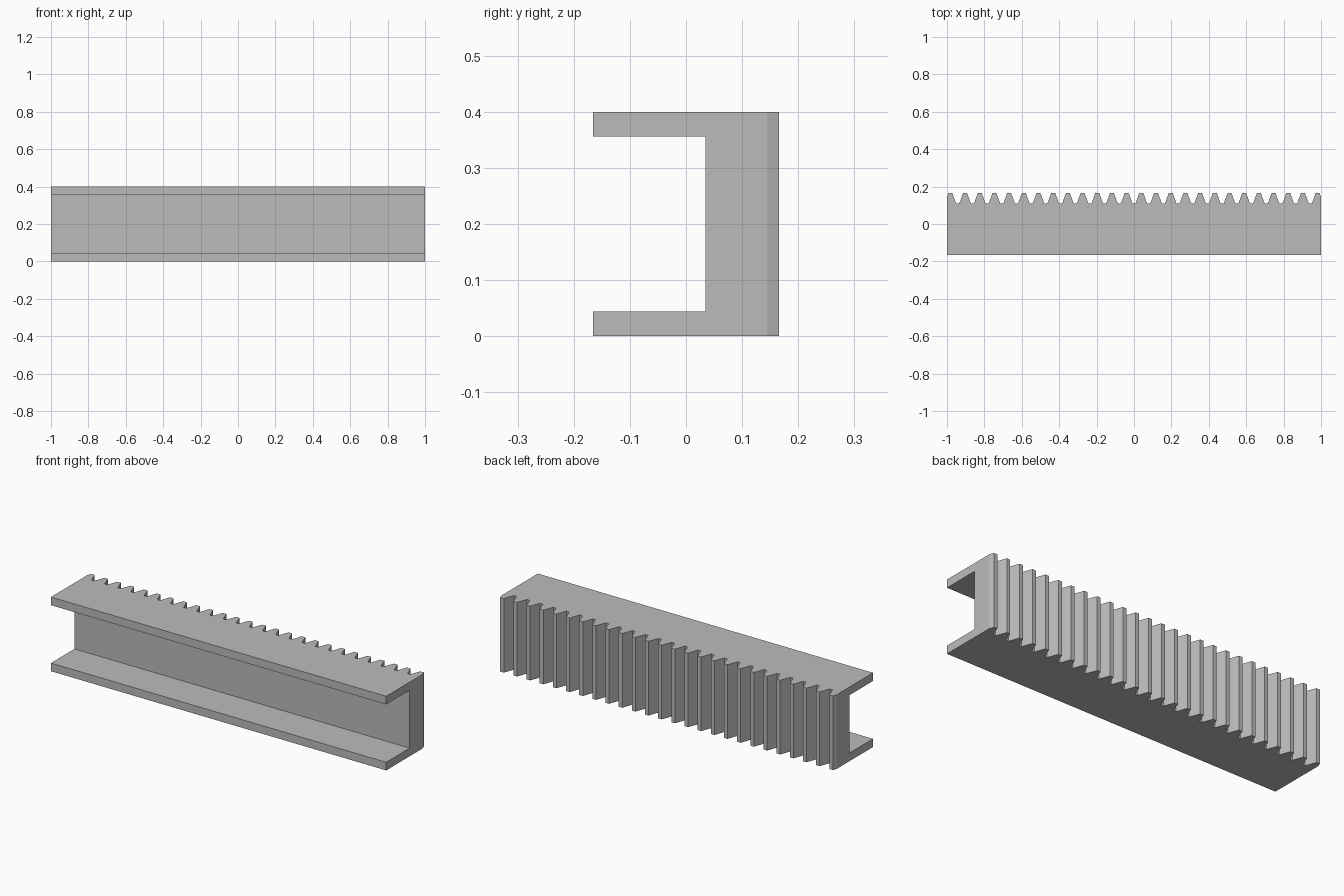
import bpy, bmesh, math

if "Cube" in bpy.data.objects:
    bpy.data.objects.remove(bpy.data.objects["Cube"], do_unlink=True)

# Main dimensions; tooth sizes follow from the gear module
MODULE = 0.025
PITCH = math.pi * MODULE
SLOPE = math.tan(math.radians(20))
TEETH = 26
HALF_LEN, HEIGHT, FLANGE = 1.0, 0.4, 0.044
TIP = 0.1656
FRONT = -TIP
PITCH_LINE = TIP - MODULE
ROOT = PITCH_LINE - 1.25 * MODULE
WEB_FRONT = FRONT + 0.2

steel = bpy.data.materials.new("plain grey")
steel.use_nodes = True
grey = (0.5, 0.5, 0.5, 1)
steel.diffuse_color = grey
steel.node_tree.nodes["Principled BSDF"].inputs["Base Color"].default_value = grey


def prism(name, outline, z0, z1):
    """Extrude a plan outline from z0 to z1."""
    bm = bmesh.new()
    base = bm.faces.new([bm.verts.new((x, y, z0)) for x, y in outline])
    top = bmesh.ops.extrude_face_region(bm, geom=[base])["geom"]
    bmesh.ops.translate(bm, vec=(0, 0, z1 - z0),
                        verts=[v for v in top if isinstance(v, bmesh.types.BMVert)])
    bmesh.ops.recalc_face_normals(bm, faces=bm.faces)
    mesh = bpy.data.meshes.new(name)
    bm.to_mesh(mesh)
    bm.free()
    mesh.materials.append(steel)
    obj = bpy.data.objects.new(name, mesh)
    bpy.context.collection.objects.link(obj)
    return obj


# Plan of the bar with trapezoid teeth along its back
half_tip = PITCH / 4 - MODULE * SLOPE
half_root = PITCH / 4 + 1.25 * MODULE * SLOPE
teeth = []
for i in range(TEETH):
    cx = (i - (TEETH - 1) / 2) * PITCH
    teeth += [(cx - half_root, ROOT), (cx - half_tip, TIP),
              (cx + half_tip, TIP), (cx + half_root, ROOT)]

# Trim the outermost flanks at the bar ends
end_y = TIP - (HALF_LEN - teeth[-2][0]) / SLOPE
teeth[0], teeth[-1] = (-HALF_LEN, end_y), (HALF_LEN, end_y)
rack = prism("toothed_rack", [(-HALF_LEN, FRONT)] + teeth + [(HALF_LEN, FRONT)], 0, HEIGHT)

# Channel cut along the front, leaving the web and two flanges
over = HALF_LEN + 0.1
channel = prism("channel_cutter",
                [(-over, FRONT - 0.1), (over, FRONT - 0.1), (over, WEB_FRONT), (-over, WEB_FRONT)],
                FLANGE, HEIGHT - FLANGE)
channel.hide_render = True
cut = rack.modifiers.new("channel", "BOOLEAN")
cut.operation = "DIFFERENCE"
cut.solver = "EXACT"
cut.object = channel

bpy.ops.object.select_all(action="DESELECT")
rack.select_set(True)
bpy.context.view_layer.objects.active = rack
bpy.ops.object.modifier_apply(modifier=cut.name)
bpy.data.objects.remove(channel, do_unlink=True)
bpy.ops.object.shade_smooth_by_angle(angle=math.radians(15))
